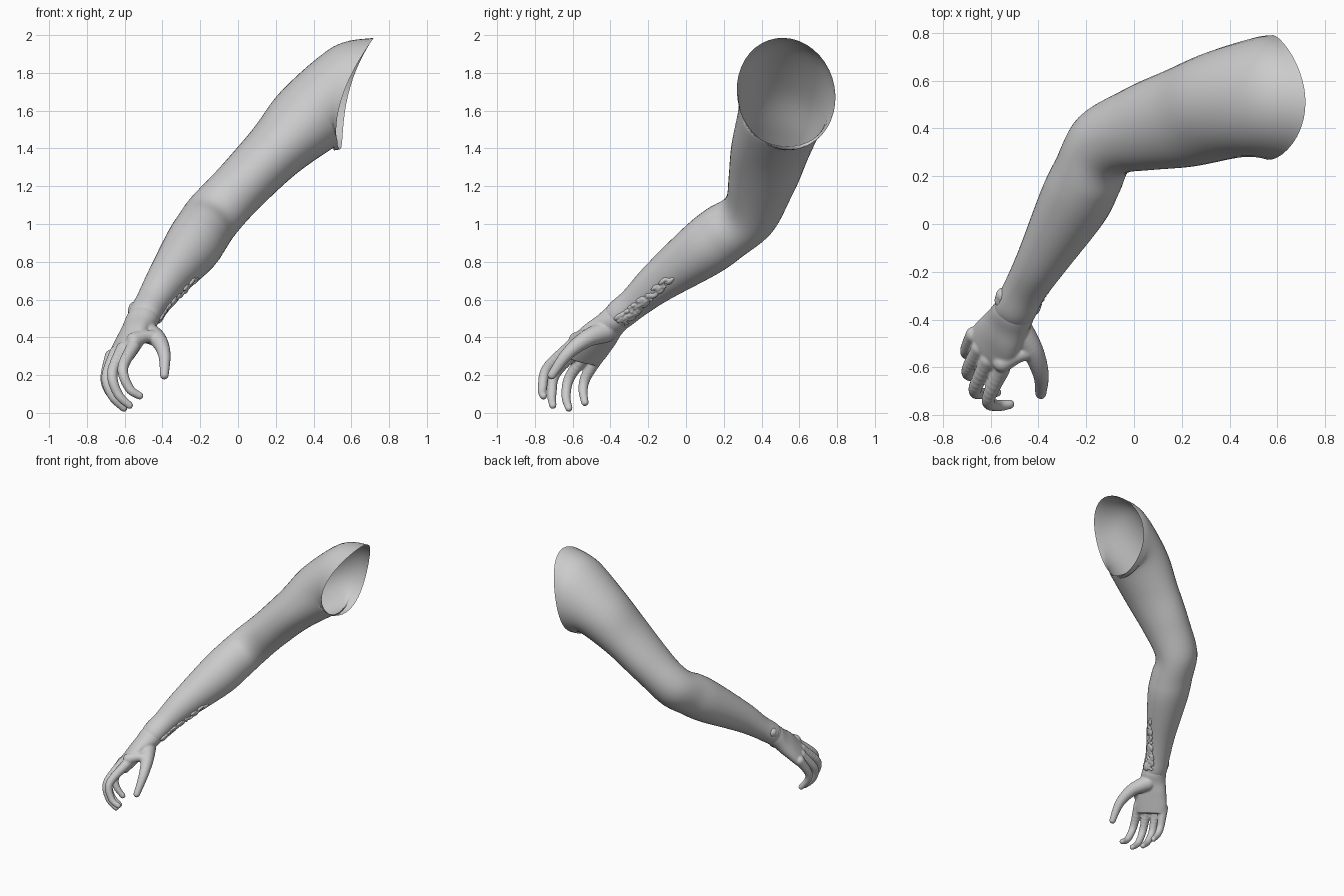
import bpy, bmesh, math, random
from mathutils import Vector, Matrix

if "Cube" in bpy.data.objects:
    bpy.data.objects.remove(bpy.data.objects["Cube"])

skin = bpy.data.materials.new("light_grey")
skin.use_nodes = True
GREY = (0.6, 0.6, 0.6, 1)
skin.diffuse_color = GREY
skin.node_tree.nodes["Principled BSDF"].inputs["Base Color"].default_value = GREY


def spline(items, t):
    """Catmull-Rom through a list of vectors or numbers, t in item steps."""
    last = len(items) - 1
    i = min(int(t), last - 1)
    f = t - i
    p, q, r, s = (items[max(0, min(last, i + k))] for k in (-1, 0, 1, 2))
    return q + ((r - p) * f + (p * 2 - q * 5 + r * 4 - s) * f**2
                + (q * 3 - p - r * 3 + s) * f**3) * 0.5


def ring_axes(rings):
    """Turn (centre, side direction, half width, half depth[, normal]) into centre and two half axes."""
    centres = [Vector(r[0]) for r in rings]
    us, vs = [], []
    for i, (c, side, a, b, *normal) in enumerate(rings):
        t = Vector(normal[0]) if normal else centres[min(i + 1, len(rings) - 1)] - centres[max(i - 1, 0)]
        t.normalize()
        u = Vector(side)
        u = (u - t * u.dot(t)).normalized()
        us.append(u * a)
        vs.append(t.cross(u) * b)
    return centres, us, vs


def surface(axes, t, ang):
    c, u, v = (spline(x, t) for x in axes)
    return c + u * math.cos(ang) + v * math.sin(ang)


def loft(bm, axes, steps=6, sides=40, capped=False, bow=0):
    last = len(axes[0]) - 1
    rows = []
    for k in range(last * steps + 1):
        t = k / steps
        row = []
        for j in range(sides):
            ang = math.tau * j / sides
            p = surface(axes, t, ang)
            p.x -= bow * math.cos(2 * ang) * max(0, t - last + 1)
            row.append(bm.verts.new(p))
        rows.append(row)
    for lo, hi in zip(rows, rows[1:]):
        for j in range(sides):
            n = (j + 1) % sides
            bm.faces.new((lo[j], lo[n], hi[n], hi[j]))
    if capped:
        bm.faces.new(rows[0][::-1])
        bm.faces.new(rows[-1])


def tube(bm, points, radii, steps=8):
    """Chain of overlapping balls, fused later by the remesh."""
    pts = [Vector(p) for p in points]
    for k in range((len(pts) - 1) * steps + 1):
        t = k / steps
        bmesh.ops.create_icosphere(bm, subdivisions=3, radius=spline(radii, t),
                                   matrix=Matrix.Translation(spline(pts, t)))


def finish(bm, name, voxel=0, smooth=0):
    mesh = bpy.data.meshes.new(name)
    bm.to_mesh(mesh)
    bm.free()
    mesh.materials.append(skin)
    ob = bpy.data.objects.new(name, mesh)
    bpy.context.collection.objects.link(ob)
    mesh.polygons.foreach_set("use_smooth", [True] * len(mesh.polygons))
    if voxel:
        m = ob.modifiers.new("fuse", "REMESH")
        m.mode = "VOXEL"
        m.voxel_size = voxel
        m.use_smooth_shade = True
        s = ob.modifiers.new("soften", "SMOOTH")
        s.factor = 0.5
        s.iterations = smooth
    return ob


UPPER, FORE, PALM = (-0.2, 1, 0), (-0.7, 0.45, 0), (-0.55, 0.8, -0.25)

# Arm: open tube from inside the wrist to the shoulder opening
arm_axes = ring_axes([
    ((-0.53, -0.41, 0.46), FORE, 0.06, 0.045),
    ((-0.50, -0.36, 0.51), FORE, 0.088, 0.077),
    ((-0.455, -0.27, 0.585), FORE, 0.09, 0.085),
    ((-0.385, -0.15, 0.69), FORE, 0.107, 0.11),
    ((-0.255, 0.08, 0.86), FORE, 0.148, 0.152),
    ((-0.195, 0.20, 0.95), FORE, 0.15, 0.158),
    ((-0.125, 0.335, 1.05), (-0.5, 0.7, 0), 0.155, 0.152),
    ((0.03, 0.40, 1.215), UPPER, 0.18, 0.15),
    ((0.2, 0.445, 1.39), UPPER, 0.21, 0.165),
    ((0.375, 0.5, 1.56), UPPER, 0.23, 0.205),
    ((0.505, 0.53, 1.665), (0, 1, 0.1), 0.25, 0.275, (1, 0, 0)),
    ((0.6, 0.53, 1.69), (0.1, 1, 0.15), 0.26, 0.31, (0.95, -0.05, -0.29)),
])
bm = bmesh.new()
loft(bm, arm_axes, bow=0.03)
finish(bm, "arm")

# Hand: palm, thumb, web and four curled fingers fused into one skin
bm = bmesh.new()
loft(bm, ring_axes([
    ((-0.62, -0.55, 0.275), PALM, 0.105, 0.036),
    ((-0.605, -0.53, 0.32), PALM, 0.122, 0.052),
    ((-0.575, -0.49, 0.375), PALM, 0.12, 0.06),
    ((-0.545, -0.44, 0.43), PALM, 0.105, 0.066),
    ((-0.505, -0.375, 0.495), FORE, 0.089, 0.076),
    ((-0.47, -0.31, 0.555), FORE, 0.07, 0.06),
]), capped=True)
fingers = {
    "index": ((-0.555, -0.61, 0.35), (-0.61, -0.735, 0.235), (-0.575, -0.76, 0.13), (-0.52, -0.755, 0.09)),
    "middle": ((-0.61, -0.57, 0.34), (-0.665, -0.69, 0.21), (-0.635, -0.71, 0.1), (-0.575, -0.705, 0.04)),
    "ring": ((-0.645, -0.52, 0.32), (-0.695, -0.615, 0.19), (-0.665, -0.635, 0.09), (-0.605, -0.62, 0.025)),
    "little": ((-0.67, -0.465, 0.30), (-0.7, -0.53, 0.19), (-0.685, -0.545, 0.12), (-0.635, -0.535, 0.055)),
}
for path in fingers.values():
    tube(bm, path, (0.036, 0.029, 0.025, 0.02))
tube(bm, ((-0.49, -0.43, 0.43), (-0.425, -0.53, 0.39), (-0.39, -0.63, 0.31), (-0.39, -0.71, 0.2)),
     (0.06, 0.046, 0.034, 0.024))
tube(bm, ((-0.55, -0.58, 0.385), (-0.49, -0.55, 0.405), (-0.43, -0.53, 0.4)), (0.042, 0.034, 0.036))
# Wrist bone bump
tube(bm, ((-0.545, -0.3, 0.555), (-0.55, -0.32, 0.54)), (0.035, 0.035), steps=1)
finish(bm, "hand", voxel=0.006, smooth=6)

# Rough scarred patch on the inner wrist
random.seed(4)
bm = bmesh.new()
for _ in range(110):
    f = random.random() ** 1.3
    ang = math.radians(228 - 18 * f + random.uniform(-26, 26) * (1 - 0.7 * f))
    p = surface(arm_axes, 1.3 + 2.1 * f, ang)
    along = (arm_axes[0][3] - arm_axes[0][2]).to_track_quat("X", "Z").to_matrix().to_4x4()
    stretch = Matrix.Diagonal((random.uniform(1, 2.6), 1, 1, 1))
    bmesh.ops.create_icosphere(bm, subdivisions=2, radius=random.uniform(0.006, 0.013),
                               matrix=Matrix.Translation(p) @ along @ stretch)
finish(bm, "wrist_scar", voxel=0.004, smooth=1)
